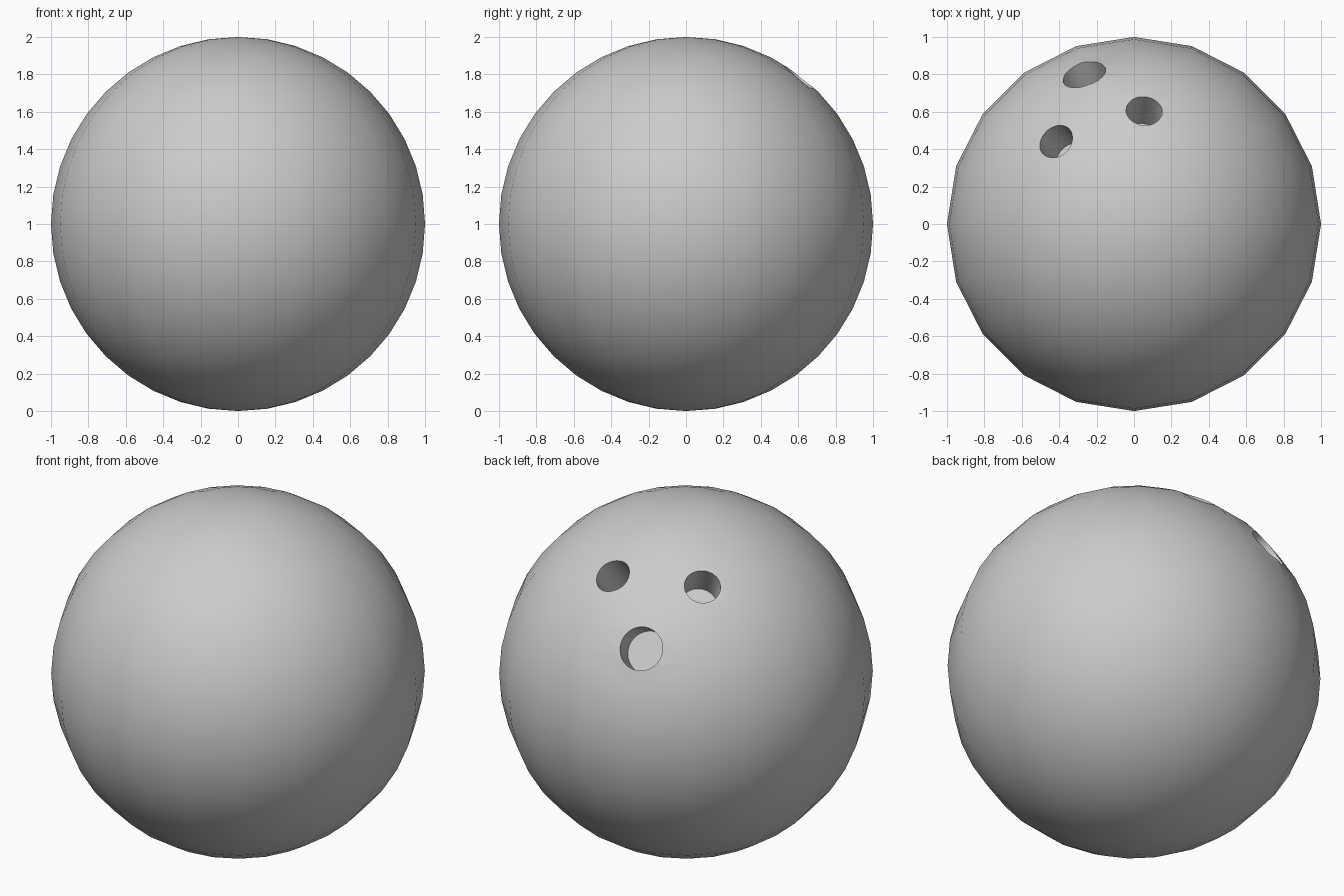
import bpy, math
from mathutils import Vector

if "Cube" in bpy.data.objects:
    bpy.data.objects.remove(bpy.data.objects["Cube"])

CENTER = Vector((0, 0, 1))

# Ball body
bpy.ops.mesh.primitive_uv_sphere_add(segments=20, ring_count=20, radius=1, location=CENTER)
ball = bpy.context.object
ball.name = "ball"

# Finger holes: (x, y on the upper surface, radius, depth)
holes = {
    "thumb_hole": (-0.27, 0.81, 0.118, 0.18),
    "left_finger_hole": (-0.42, 0.445, 0.097, 0.21),
    "right_finger_hole": (0.055, 0.61, 0.097, 0.235),
}


def drill(name, x, y, radius, depth):
    axis = Vector((x, y, math.sqrt(1 - x * x - y * y)))
    length = depth + 0.2
    bpy.ops.mesh.primitive_cylinder_add(
        vertices=32, radius=radius, depth=length,
        location=CENTER + axis * (0.99 - depth + length / 2),
        rotation=axis.to_track_quat('Z', 'Y').to_euler())
    cutter = bpy.context.object
    cutter.name = name + "_cutter"
    cutter.hide_render = True
    mod = ball.modifiers.new(name, 'BOOLEAN')
    mod.operation = 'DIFFERENCE'
    mod.solver = 'EXACT'
    mod.object = cutter
    bpy.ops.object.select_all(action='DESELECT')
    ball.select_set(True)
    bpy.context.view_layer.objects.active = ball
    bpy.ops.object.modifier_apply(modifier=name)
    bpy.data.objects.remove(cutter)


for name, spec in holes.items():
    drill(name, *spec)

# Smooth surface with crisp hole rims
bpy.ops.object.shade_smooth_by_angle(angle=math.radians(35))
